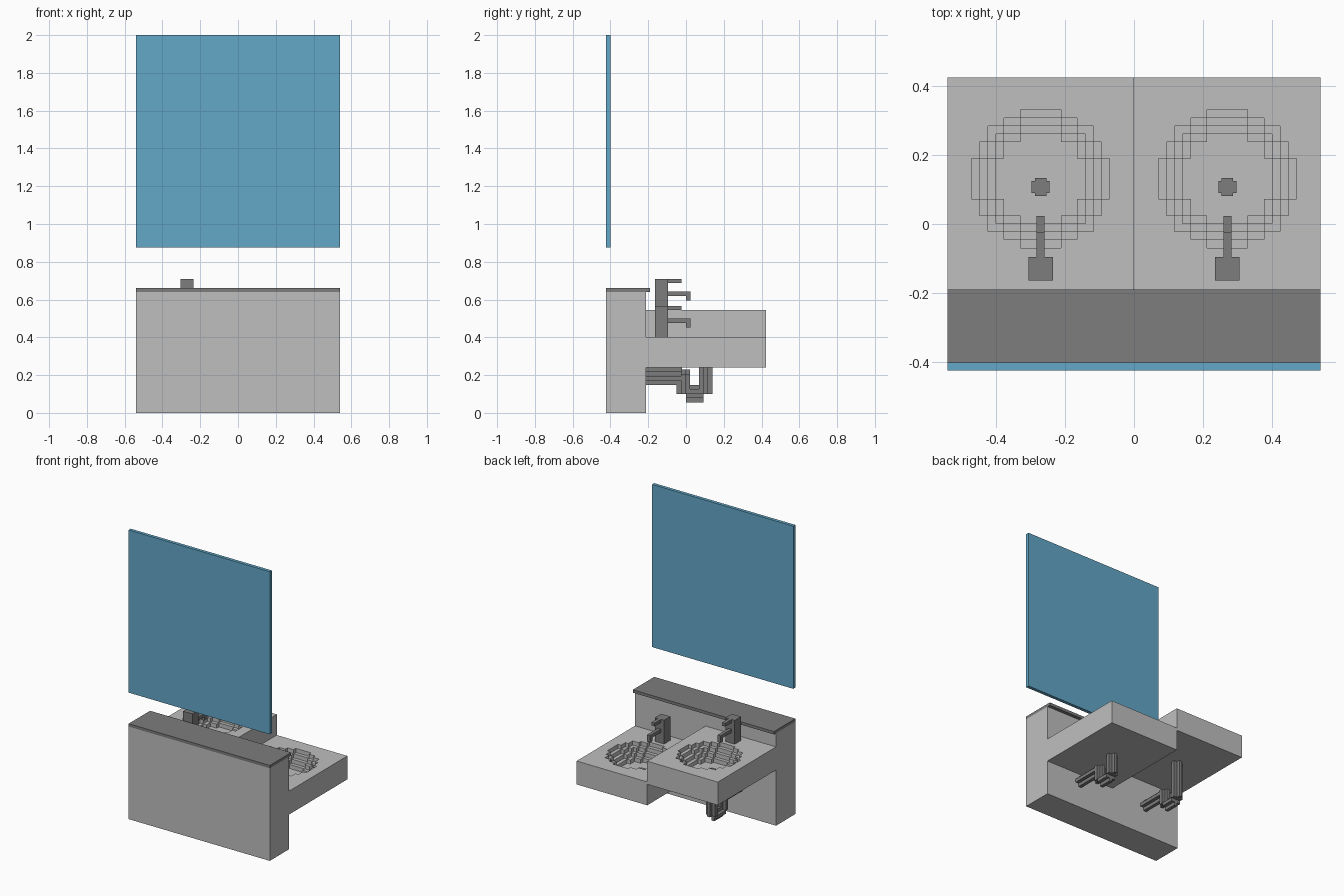
import bpy, bmesh
from mathutils import Vector

if "Cube" in bpy.data.objects:
    bpy.data.objects.remove(bpy.data.objects["Cube"])

U = 0.0235  # size of one block step


def mat(name, rgb):
    m = bpy.data.materials.new(name)
    m.diffuse_color = (*rgb, 1)
    m.use_nodes = True
    m.node_tree.nodes["Principled BSDF"].inputs["Base Color"].default_value = m.diffuse_color
    return m


LIGHT = mat("light_grey", (0.52, 0.52, 0.52))
DARK = mat("dark_grey", (0.205, 0.205, 0.205))
BLUE = mat("mirror_blue", (0.125, 0.385, 0.575))


def finish(name, bm, m):
    bmesh.ops.recalc_face_normals(bm, faces=bm.faces[:])
    me = bpy.data.meshes.new(name)
    bm.to_mesh(me)
    bm.free()
    me.materials.append(m)
    ob = bpy.data.objects.new(name, me)
    bpy.context.collection.objects.link(ob)
    return ob


def add_box(bm, x0, x1, y0, y1, z0, z1):
    v = bmesh.ops.create_cube(bm, size=1)["verts"]
    for p in v:
        p.co = Vector((x1 if p.co.x > 0 else x0,
                       y1 if p.co.y > 0 else y0,
                       z1 if p.co.z > 0 else z0))


def boxes(name, m, *dims):
    bm = bmesh.new()
    for d in dims:
        add_box(bm, *d)
    return finish(name, bm, m)


def add_prism(bm, points, direction):
    f = bm.faces.new([bm.verts.new(p) for p in points])
    r = bmesh.ops.extrude_face_region(bm, geom=[f])
    bmesh.ops.translate(bm, vec=direction,
                        verts=[g for g in r["geom"] if isinstance(g, bmesh.types.BMVert)])


def stair_circle(corners):
    """Blocky circle outline from the outer corners of one quadrant."""
    quad = []
    for i, c in enumerate(corners):  # from +x axis round to +y axis
        quad.append(c)
        if i + 1 < len(corners):
            quad.append((corners[i + 1][0], c[1]))
    out = []
    for k in range(4):
        for a, b in quad:
            for _ in range(k):
                a, b = -b, a
            out.append((a, b))
    return out


# blocky round cross-section used by the pipes
PLUS = stair_circle([(1.5, 0.5), (0.5, 1.5)])


def pipe_y(bm, cx, y0, y1, cz):
    add_prism(bm, [(cx + a * U, y0, cz + b * U) for a, b in PLUS], (0, y1 - y0, 0))


def pipe_z(bm, cx, cy, z0, z1):
    add_prism(bm, [(cx + a * U, cy + b * U, z0) for a, b in PLUS], (0, 0, z1 - z0))


# bowl outlines, from the rim inwards
RINGS = [
    [(8.5, 2.5), (7.5, 4.5), (6.5, 6.5), (4.5, 7.5), (2.5, 8.5)],
    [(7.5, 2.5), (6.5, 4.5), (5.5, 5.5), (4.5, 6.5), (2.5, 7.5)],
    [(6.5, 2.5), (5.5, 4.5), (4.5, 5.5), (2.5, 6.5)],
    [(5.5, 2.5), (4.5, 4.5), (2.5, 5.5)],
]
STEP = 0.028
DRAIN_Y = 0.107


def washbasin(side, cx, x0, x1, top, bottom, pipe_lift):
    # basin block with a stepped bowl cut into it
    basin = boxes(side + "_basin", LIGHT, (x0, x1, -0.213, 0.424, bottom, top))
    cutters = []
    for i, ring in enumerate(RINGS):
        bm = bmesh.new()
        add_prism(bm, [(cx + a * U, 0.131 + b * U, top - STEP * (i + 1))
                       for a, b in stair_circle(ring)], (0, 0, STEP * (i + 1) + 0.05))
        c = finish("bowl_cutter", bm, LIGHT)
        c.hide_render = True
        cutters.append(c)
        mod = basin.modifiers.new("bowl", 'BOOLEAN')
        mod.operation = 'DIFFERENCE'
        mod.solver = 'EXACT'
        mod.object = c
    dg = bpy.context.evaluated_depsgraph_get()
    cut = bpy.data.meshes.new_from_object(basin.evaluated_get(dg))
    basin.modifiers.clear()
    basin.data = cut
    for c in cutters:
        bpy.data.objects.remove(c)

    # drain: four lips round a square hole
    f, h, o = top - STEP * len(RINGS), 0.012, 0.026
    d = DRAIN_Y
    boxes(side + "_drain", DARK,
          (cx - o, cx - h, d - 0.017, d + 0.017, f - 0.01, f + 0.005),
          (cx + h, cx + o, d - 0.017, d + 0.017, f - 0.01, f + 0.005),
          (cx - 0.017, cx + 0.017, d - o, d - h, f - 0.01, f + 0.005),
          (cx - 0.017, cx + 0.017, d + h, d + o, f - 0.01, f + 0.005),
          (cx - h, cx + h, d - h, d + h, f - 0.01, f + 0.001))

    # tap: body, lever, spout and spout tip
    w = U / 2
    boxes(side + "_tap", DARK,
          (cx - 0.035, cx + 0.035, -0.164, -0.096, top, top + 0.165),
          (cx - w, cx + w, -0.1, -0.025, top + 0.143, top + 0.165),
          (cx - w, cx + w, -0.1, 0.0235, top + 0.075, top + 0.098),
          (cx - w, cx + w, 0.0, 0.0235, top + 0.05, top + 0.08))

    # waste pipe with U bend
    bm = bmesh.new()
    k = pipe_lift
    pipe_y(bm, cx, -0.215, -0.02, 0.183 + k)
    pipe_z(bm, cx, -0.014, 0.1 + k, 0.207 + k)
    pipe_y(bm, cx, 0.0, 0.092, 0.09 + k)
    pipe_z(bm, cx, 0.105, 0.1 + k, bottom + 0.002)
    finish(side + "_waste_pipe", bm, DARK)


# wall block, ledge and mirror
boxes("wall_block", LIGHT, (-0.54, 0.54, -0.424, -0.213, 0, 0.64))
boxes("wall_ledge", DARK, (-0.54, 0.54, -0.424, -0.19, 0.64, 0.66))
boxes("mirror", BLUE, (-0.54, 0.54, -0.424, -0.401, 0.875, 2.0))

# high basin on the left, low basin on the right
washbasin("left", -0.27, -0.54, 0, 0.545, 0.385, U)
washbasin("right", 0.27, 0, 0.54, 0.402, 0.24, 0)
